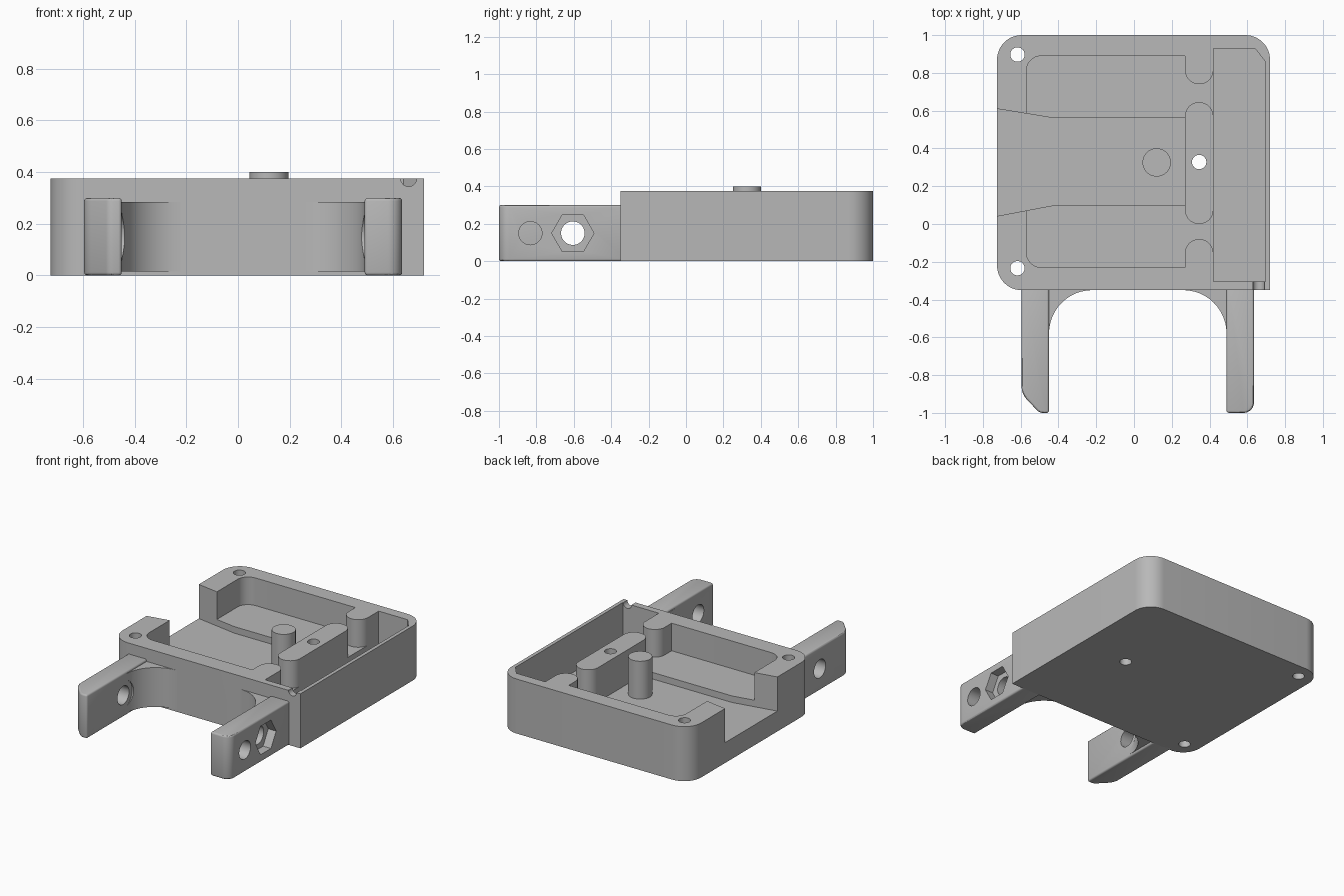
import bpy, bmesh, math
from mathutils import Vector, Matrix

if "Cube" in bpy.data.objects:
    bpy.data.objects.remove(bpy.data.objects["Cube"])

grey = bpy.data.materials.new("plain_grey")
grey.use_nodes = True
grey.diffuse_color = (0.48, 0.48, 0.48, 1)
grey.node_tree.nodes["Principled BSDF"].inputs["Base Color"].default_value = (0.48, 0.48, 0.48, 1)


def rounded(corners, steps=12):
    """Outline from (x, y, radius) corners, with each corner filleted."""
    out = []
    n = len(corners)
    for i, c in enumerate(corners):
        p = Vector(c[:2])
        r = c[2] if len(c) > 2 else 0
        if not r:
            out.append(p)
            continue
        a = (Vector(corners[i - 1][:2]) - p).normalized()
        b = (Vector(corners[(i + 1) % n][:2]) - p).normalized()
        half = a.angle(b) / 2
        centre = p + (a + b).normalized() * (r / math.sin(half))
        start = p + a * (r / math.tan(half)) - centre
        end = p + b * (r / math.tan(half)) - centre
        sweep = math.atan2(start.x * end.y - start.y * end.x, start.dot(end))
        for k in range(steps + 1):
            t = sweep * k / steps
            out.append(centre + Matrix.Rotation(t, 2) @ start)
    return out


def add_object(name, bm):
    bmesh.ops.recalc_face_normals(bm, faces=bm.faces)
    mesh = bpy.data.meshes.new(name)
    bm.to_mesh(mesh)
    bm.free()
    mesh.materials.append(grey)
    ob = bpy.data.objects.new(name, mesh)
    bpy.context.collection.objects.link(ob)
    return ob


def prism(name, corners, z0, z1):
    bm = bmesh.new()
    face = bm.faces.new([bm.verts.new((p.x, p.y, z0)) for p in rounded(corners)])
    top = bmesh.ops.extrude_face_region(bm, geom=[face])["geom"]
    verts = [v for v in top if isinstance(v, bmesh.types.BMVert)]
    bmesh.ops.translate(bm, verts=verts, vec=(0, 0, z1 - z0))
    return add_object(name, bm)


def cylinder(name, at, radius, depth, axis="Z", sides=40):
    bm = bmesh.new()
    bmesh.ops.create_cone(bm, cap_ends=True, segments=sides, radius1=radius,
                          radius2=radius, depth=depth)
    if axis != "Z":
        bmesh.ops.rotate(bm, verts=bm.verts, matrix=Matrix.Rotation(math.pi / 2, 3, "Y" if axis == "X" else "X"))
    bmesh.ops.translate(bm, verts=bm.verts, vec=at)
    return add_object(name, bm)


def finish(ob, cutters=(), bevel=0):
    """Bake bevel and cuts, then shade smooth with sharp edges."""
    if bevel:
        m = ob.modifiers.new("bevel", "BEVEL")
        m.width, m.segments = bevel, 3
        m.limit_method, m.angle_limit = "ANGLE", math.radians(50)
    for c in cutters:
        m = ob.modifiers.new("cut", "BOOLEAN")
        m.operation, m.solver, m.object = "DIFFERENCE", "EXACT", c
    dg = bpy.context.evaluated_depsgraph_get()
    mesh = bpy.data.meshes.new_from_object(ob.evaluated_get(dg))
    ob.modifiers.clear()
    ob.data = mesh
    for c in cutters:
        bpy.data.objects.remove(c)
    bpy.ops.object.select_all(action="DESELECT")
    ob.select_set(True)
    bpy.context.view_layer.objects.active = ob
    bpy.ops.object.shade_smooth_by_angle(angle=math.radians(30))


RIM = 0.375
OVER = 0.6

# Housing with its pockets, cable channel and side compartment
housing = prism("housing", [(-0.725, -0.35, 0.13), (0.72, -0.35),
                            (0.72, 1, 0.13), (-0.725, 1, 0.13)], 0, RIM)
pocket = prism("pocket_cutter", [
    (-0.57, -0.23, 0.08), (0.27, -0.23), (0.27, -0.08, 0.0745), (0.42, -0.08, 0.0745),
    (0.42, -0.16), (0.45, -0.16), (0.45, 0.82), (0.42, 0.82),
    (0.42, 0.74, 0.0745), (0.27, 0.74, 0.0745), (0.27, 0.89), (-0.57, 0.89, 0.08)], 0.185, OVER)
channel = prism("channel_cutter", [(-0.8, 0.028), (-0.42, 0.1), (0.3, 0.1),
                                   (0.3, 0.56), (-0.42, 0.56), (-0.8, 0.622)], 0.14, OVER)
compartment = prism("compartment_cutter", [(0.42, -0.305), (0.695, -0.305), (0.695, 0.86),
                                           (0.64, 0.93), (0.42, 0.93)], 0.1, OVER)
notch = cylinder("notch_cutter", (0.66, -0.33, RIM), 0.031, 0.1, "Y", 24)
holes = [cylinder("screw_cutter", (x, y, 0.2), 0.038, 1)
         for x, y in ((-0.617, 0.897), (-0.617, -0.234), (0.345, 0.328))]
finish(housing, [pocket, channel, compartment, notch] + holes)

# Centre bar and round post on the floor
bar = prism("centre_bar", [(0.27, 0, 0.0745), (0.42, 0, 0.0745),
                           (0.42, 0.645, 0.0745), (0.27, 0.645, 0.0745)], 0.095, RIM)
finish(bar, [cylinder("bar_hole_cutter", (0.345, 0.328, 0.2), 0.038, 1)])
post = cylinder("round_post", (0.12, 0.326, 0.265), 0.075, 0.27)
finish(post)

# Two front arms
HINGE_Y, HINGE_Z = -0.605, 0.15
right_arm = prism("right_arm", [(-0.595, -0.32), (-0.595, -0.9, 0.1), (-0.5, -1, 0.04),
                                (-0.45, -1), (-0.45, -0.32)], 0, 0.3)
finish(right_arm, [cylinder("hinge_cutter", (-0.52, HINGE_Y, HINGE_Z), 0.063, 0.4, "X")], 0.012)
left_arm = prism("left_arm", [(0.49, -0.32), (0.49, -1), (0.635, -1, 0.055), (0.635, -0.32)], 0, 0.3)
hexagon = cylinder("nut_cutter", (0.675, HINGE_Y, HINGE_Z), 0.113, 0.2, "X", 6)
# turn the nut recess so two corners point along the arm
spin = Matrix.Translation((0, HINGE_Y, HINGE_Z)) @ Matrix.Rotation(0, 4, "X")
corner = max(abs(v.co.y - HINGE_Y) for v in hexagon.data.vertices)
if corner < 0.11:
    spin = spin @ Matrix.Rotation(math.pi / 6, 4, "X")
hexagon.data.transform(spin @ Matrix.Translation((0, -HINGE_Y, -HINGE_Z)))
finish(left_arm, [cylinder("hinge_cutter", (0.56, HINGE_Y, HINGE_Z), 0.063, 0.4, "X"),
                  cylinder("pin_cutter", (0.56, -0.832, HINGE_Z), 0.062, 0.4, "X"),
                  hexagon], 0.012)

# Curved webs joining the arms to the housing, cleared around the hinge holes
for name, s in (("right_web", -1), ("left_web", 1)):
    def px(d):
        return 0.02 + s * d
    web = prism(name, [(px(0.48), -0.34), (px(0.48), -0.58), (px(0.47), -0.58),
                       (px(0.47), -0.35, 0.2295), (px(0.24), -0.35), (px(0.24), -0.34)], 0.015, 0.285)
    finish(web, [cylinder("clearance_cutter", (px(0.42), HINGE_Y, HINGE_Z), 0.097, 0.14, "X")])
